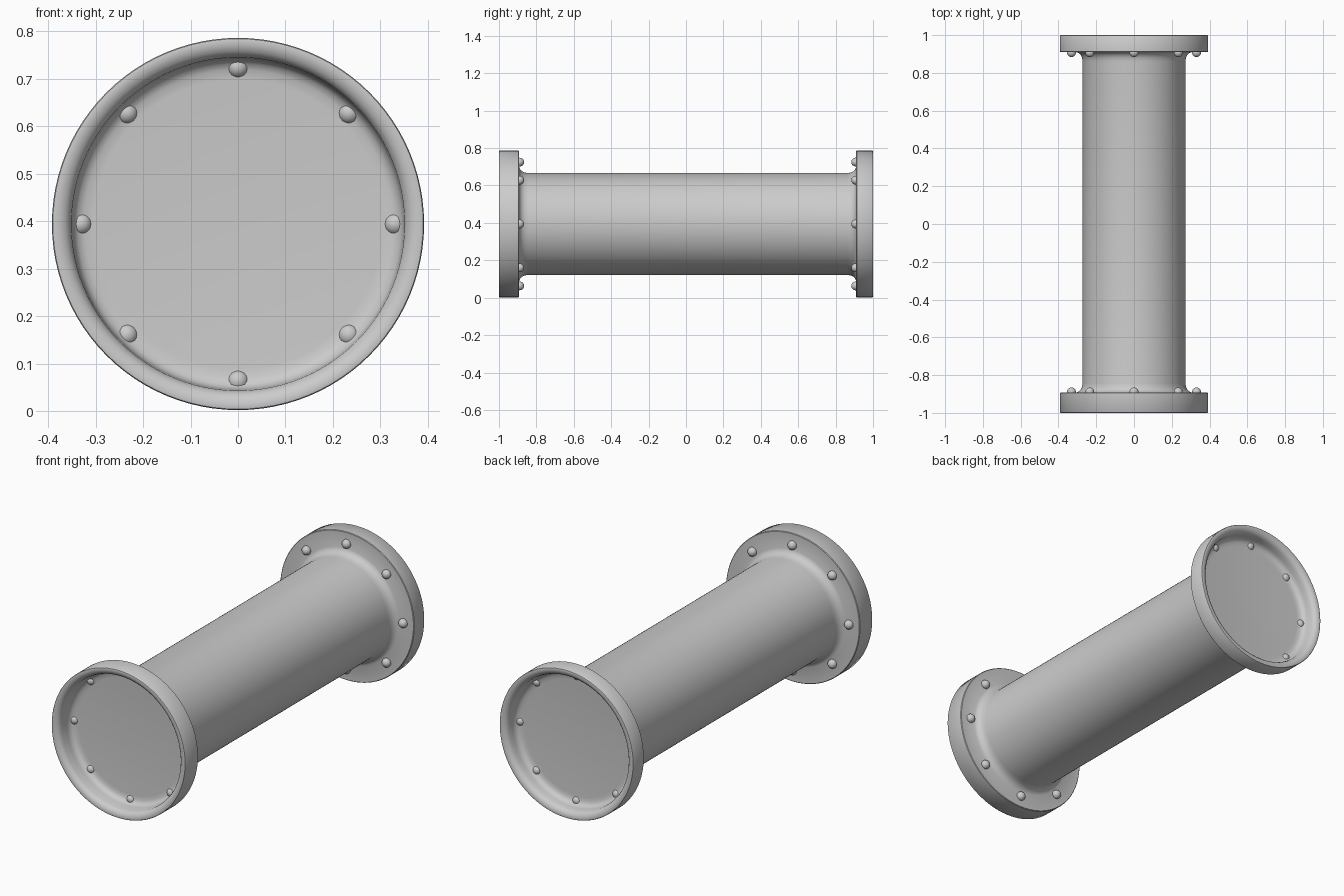
import bpy, bmesh, math
from mathutils import Vector

if "Cube" in bpy.data.objects:
    bpy.data.objects.remove(bpy.data.objects["Cube"])

ZC = 0.394     # height of the pipe axis
SEG = 96


def finish(bm, name, angle=40):
    bmesh.ops.recalc_face_normals(bm, faces=bm.faces)
    me = bpy.data.meshes.new(name)
    bm.to_mesh(me)
    bm.free()
    ob = bpy.data.objects.new(name, me)
    bpy.context.collection.objects.link(ob)
    bpy.ops.object.select_all(action='DESELECT')
    ob.select_set(True)
    bpy.context.view_layer.objects.active = ob
    bpy.ops.object.shade_smooth_by_angle(angle=math.radians(angle))
    return ob


def lathe(name, profile):
    """Revolve (radius, y) points about the pipe axis; radius 0 closes the end."""
    bm = bmesh.new()
    rings = []
    for r, y in profile:
        if r == 0:
            rings.append([bm.verts.new((0, y, ZC))] * SEG)
        else:
            rings.append([bm.verts.new((r * math.sin(2 * math.pi * i / SEG), y,
                                        ZC + r * math.cos(2 * math.pi * i / SEG)))
                          for i in range(SEG)])
    for a, b in zip(rings, rings[1:]):
        for i in range(SEG):
            j = (i + 1) % SEG
            quad = list(dict.fromkeys((a[i], a[j], b[j], b[i])))
            bm.faces.new(quad)
    return finish(bm, name)


def flange(side, t):
    """Half profile of one end, cap centre to pipe wall; t = rim depth."""
    pts = [(0, t - 0.006), (0.305, t - 0.006), (0.325, t - 0.008),
           (0.338, t - 0.014), (0.346, t - 0.025), (0.349, t - 0.04),
           (0.351, 0.026), (0.356, 0.014), (0.364, 0.006), (0.375, 0.001),
           (0.386, 0.0), (0.39, 0.001), (0.392, 0.004),
           (0.392, t - 0.003), (0.389, t),
           (0.305, t), (0.293, t + 0.005), (0.282, t + 0.015),
           (0.275, t + 0.03), (0.272, t + 0.05)]
    return [(r, side * (1 - d)) for r, d in pts]


# Pipe with dished flanges at both ends, one revolved skin
front = flange(-1, 0.108)
back = flange(1, 0.09)
lathe("flanged_pipe", front + back[::-1])


# Round bolt heads on each flange
def bolts(name, y):
    bm = bmesh.new()
    for k in range(8):
        a = k * math.pi / 4
        res = bmesh.ops.create_uvsphere(bm, u_segments=20, v_segments=12, radius=0.0235)
        bmesh.ops.translate(bm, verts=res["verts"],
                            vec=Vector((0.331 * math.sin(a), y, ZC + 0.331 * math.cos(a))))
    finish(bm, name, 60)


bolts("front_bolts", -0.889)
bolts("back_bolts", 0.907)
